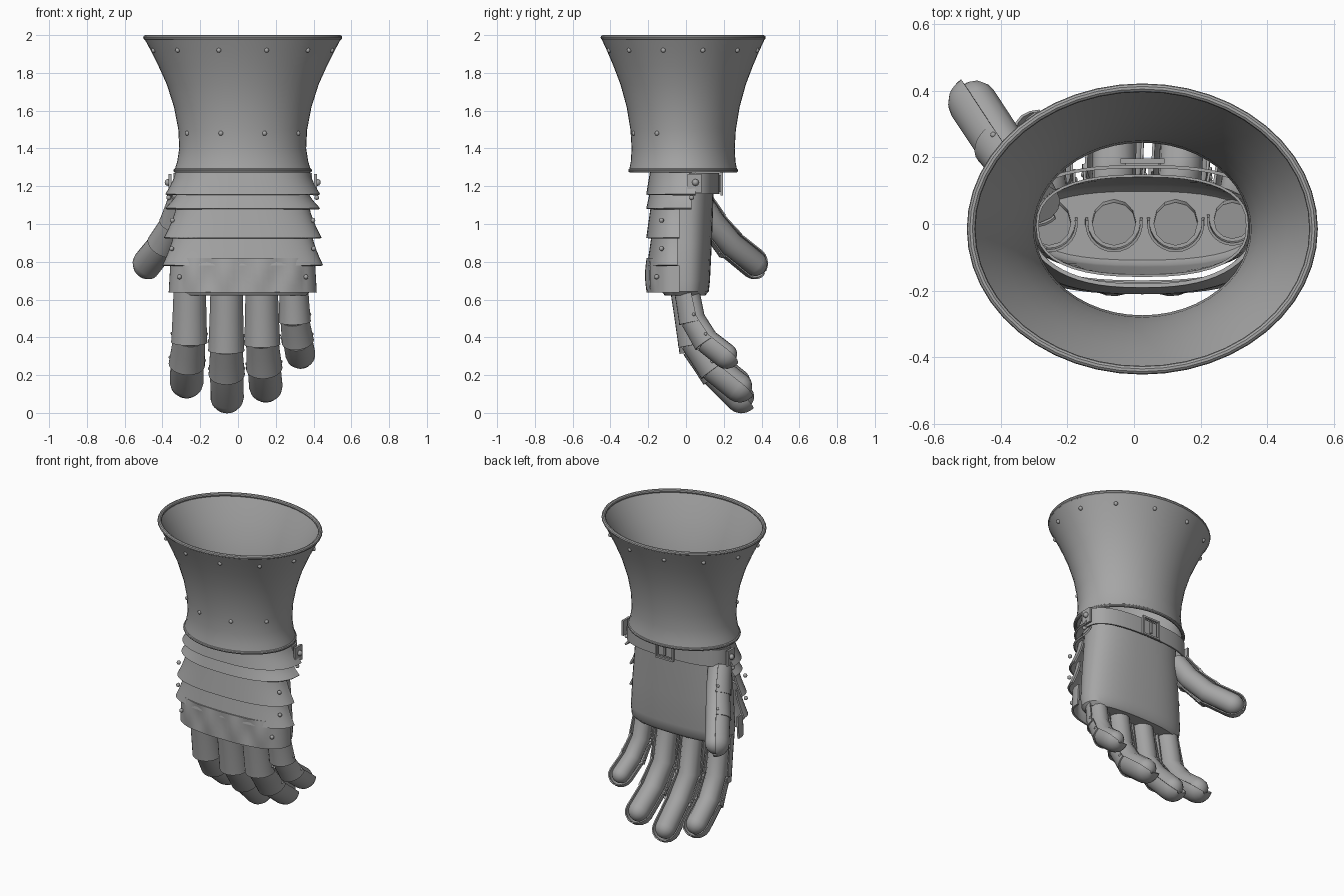
import bpy, bmesh, math
from mathutils import Vector

if "Cube" in bpy.data.objects:
    bpy.data.objects.remove(bpy.data.objects["Cube"])

steel = bpy.data.materials.new("steel_grey")
steel.diffuse_color = (0.38, 0.38, 0.38, 1)
steel.use_nodes = True
steel.node_tree.nodes["Principled BSDF"].inputs["Base Color"].default_value = steel.diffuse_color
CX, CY = 0.025, -0.015


def finish(name, bm, thickness=0.0, angle=35):
    """Turn a bmesh into a smooth shaded object, optionally thickened."""
    bmesh.ops.recalc_face_normals(bm, faces=bm.faces)
    me = bpy.data.meshes.new(name)
    bm.to_mesh(me)
    bm.free()
    me.materials.append(steel)
    ob = bpy.data.objects.new(name, me)
    bpy.context.collection.objects.link(ob)
    bpy.ops.object.select_all(action='DESELECT')
    ob.select_set(True)
    bpy.context.view_layer.objects.active = ob
    if thickness:
        mod = ob.modifiers.new("thickness", 'SOLIDIFY')
        mod.thickness, mod.offset = thickness, 0
        bpy.ops.object.modifier_apply(modifier=mod.name)
    bpy.ops.object.shade_smooth_by_angle(angle=math.radians(angle))
    return ob


def loft(name, rings, closed=True, caps=(False, False), loop=False, thickness=0.0):
    """Skin a list of point rings."""
    bm = bmesh.new()
    vs = [[bm.verts.new(p) for p in ring] for ring in rings]
    n = len(vs[0])
    pairs = list(zip(vs, vs[1:])) + ([(vs[-1], vs[0])] if loop else [])
    for a, b in pairs:
        for i in range(n if closed else n - 1):
            j = (i + 1) % n
            bm.faces.new((a[i], a[j], b[j], b[i]))
    if caps[0]:
        bm.faces.new(vs[0])
    if caps[1]:
        bm.faces.new(vs[-1])
    return finish(name, bm, thickness)


def oval(a, b, z, cx=CX, cy=CY, n=48, power=2.0, start=0.0, end=2 * math.pi):
    """Superellipse points; angle 0 is +x, -90 degrees is the front."""
    full = end - start > 6.28
    pts = []
    for i in range(n):
        t = start + (end - start) * i / (n if full else n - 1)
        c, s = math.cos(t), math.sin(t)
        pts.append(Vector((cx + a * math.copysign(abs(c) ** (2 / power), c),
                           cy + b * math.copysign(abs(s) ** (2 / power), s), z)))
    return pts


def bead(name, a, b, z, r):
    rings = []
    for k in range(10):
        v = 2 * math.pi * k / 10
        rings.append(oval(a + r * math.cos(v), b + r * math.cos(v), z + r * math.sin(v)))
    loft(name, rings, loop=True)


def rivet(p, r=0.013):
    bm = bmesh.new()
    bmesh.ops.create_uvsphere(bm, u_segments=10, v_segments=6, radius=r)
    bmesh.ops.translate(bm, verts=bm.verts, vec=p)
    finish("rivet", bm)


def box(name, centre, size):
    bm = bmesh.new()
    bmesh.ops.create_cube(bm, size=1)
    bmesh.ops.scale(bm, verts=bm.verts, vec=size)
    bmesh.ops.translate(bm, verts=bm.verts, vec=centre)
    finish(name, bm)


# Flared cuff with rolled rims
cuff = [(1.985, .515, .427), (1.92, .480, .397), (1.84, .440, .363), (1.74, .395, .325),
        (1.62, .357, .292), (1.50, .334, .272), (1.40, .329, .266), (1.33, .340, .270),
        (1.28, .355, .280)]
loft("cuff", [oval(a, b, z) for z, a, b in cuff], thickness=0.014)
bead("cuff_top_rim", .514, .424, 1.987, .013)
bead("cuff_bottom_rim", .356, .280, 1.283, .011)
for i in range(12):
    t = math.radians(15 + 30 * i)
    rivet((CX + .488 * math.cos(t), CY + .404 * math.sin(t), 1.92))
for d in (-60, -20, 20, 60):
    t = math.radians(d - 90)
    rivet((CX + .338 * math.cos(t), CY + .276 * math.sin(t), 1.48))

# Glove palm, open at the wrist and closed below
palm = [(1.25, .315, .150), (1.10, .325, .145), (.90, .345, .138), (.70, .360, .128), (.645, .355, .122),
        (.625, .335, .105)]
loft("palm", [oval(a, b, z, cy=-.005, power=2.5, n=40) for z, a, b in palm],
     caps=(False, True), thickness=0.008)

# Overlapping back of hand plates: top z, bottom z, half widths, end y, front depths
plates = [(1.275, 1.155, .350, .405, .05, .235, .255),
          (1.17, 1.08, .340, .405, .03, .215, .235),
          (1.10, .925, .345, .412, -.035, .145, .170),
          (.95, .78, .360, .420, -.045, .130, .155)]
for zt, zb, at, ab, ye, dt, db in plates:
    rings = []
    for k in range(5):
        f = k / 4
        rings.append(oval(at + (ab - at) * f ** 1.4, dt + (db - dt) * f, zt + (zb - zt) * f, cy=ye,
                          power=2.5, n=33, start=-math.pi, end=0))
    loft("hand_plate", rings, closed=False, thickness=0.012)

# Knuckle plate with notched upper corners and soft knuckle bulges
rings = []
for k in range(6):
    f = k / 5
    ring = oval(.378 + .008 * f, .168, 0, cy=-.035, power=2.6, n=49, start=-math.pi, end=0)
    for p in ring:
        u = abs(p.x - CX)
        top = .82 if u < .318 else .78
        p.z = top + (.638 - top) * f
        if u < .33:
            p.y -= .010 * math.sin(math.pi * f) * math.cos((p.x - CX) * 2 * math.pi / .18 + math.pi)
    rings.append(ring)
loft("knuckle_plate", rings, closed=False, thickness=0.012)
for s in (-1, 1):
    for z, dx, y in ((1.02, .372, -.13), (.87, .376, -.13)):
        rivet((CX + s * dx, y, z))
    rivet((CX + s * .335, -.155, .72))

# Wrist strap, end tabs and buckle
loft("wrist_strap", [oval(.362, .152, z, cy=.02, power=2.6, n=33, start=0, end=math.pi)
                     for z in (1.27, 1.16)], closed=False, thickness=0.010)
for s in (-1, 1):
    box("strap_tab", (CX + s * .385, .045, 1.215), (.014, .075, .10))
    rivet((CX + s * .396, .05, 1.22), .018)
    rivet((CX + s * .392, .03, 1.14))
for x in (-.035, .085):
    box("buckle_side", (x, .189, 1.215), (.012, .014, .13))
for z in (1.156, 1.274):
    box("buckle_bar", (.025, .189, z), (.132, .014, .012))
box("buckle_pin", (.025, .189, 1.215), (.012, .014, .075))
box("strap_loop", (.025, .178, 1.215), (.10, .012, .09))


def frame(t, front):
    f = (front - t * front.dot(t)).normalized()
    return f, f.cross(t)


def arc(c, t, front, r, half, n):
    """Points around axis t, centred on the front direction."""
    f, s = frame(t, front)
    angles = [-half + 2 * half * i / (n if half > 3.1 else n - 1) for i in range(n)]
    return [c + f * (r * math.cos(a)) + s * (r * math.sin(a)) for a in angles]


def digit(name, path, front, r_glove, r_plate):
    path = [Vector(p) for p in path]
    front = Vector(front)
    dirs = [(b - a).normalized() for a, b in zip(path, path[1:])]
    tans = [dirs[0]] + [(a + b).normalized() for a, b in zip(dirs, dirs[1:])] + [dirs[-1]]
    # Inner glove tube with a rounded tip
    rings = [arc(p, t, front, r_glove, math.pi, 12) for p, t in zip(path, tans)]
    for k in range(1, 5):
        a = k * math.pi / 2 / 4.3
        rings.append(arc(path[-1] + dirs[-1] * r_glove * math.sin(a), dirs[-1], front,
                         r_glove * math.cos(a), math.pi, 12))
    loft(name + "_glove", rings, caps=(True, True))
    # Plates wrapped over the outer side, each overlapping the next
    last = len(dirs) - 1
    for i, d in enumerate(dirs):
        a, b = path[i], path[i + 1]
        half = math.radians(98)
        if i < last:
            rings = [arc(a + (b - a) * f, d, front, r_plate * g, half, 15)
                     for f, g in ((0, .93), (.5, .97), (1.0, 1.03), (1.1, 1.05))]
        else:
            rings = [arc(a, d, front, r_plate * .95, half, 15),
                     arc(b, d, front, r_plate * .97, half, 15)]
            for k in range(1, 5):
                q = k * math.pi / 2 / 4.3
                rings.append(arc(b + d * r_plate * .95 * math.sin(q), d, front,
                                 r_plate * .97 * math.cos(q), half, 15))
        loft(name + "_plate", rings, closed=False, thickness=0.008)
        if i < last:
            f, s = frame(d, front)
            for sg in (-1, 1):
                rivet(b + s * sg * r_plate * 1.03 - d * .02, .009)


# Fingers, from the thumb side outwards
fingers = {
    "index_finger": [(-.255, .0, .67), (-.258, .05, .40), (-.27, .145, .27), (-.272, .275, .165)],
    "middle_finger": [(-.06, .0, .67), (-.062, .055, .36), (-.06, .16, .22), (-.058, .295, .086)],
    "ring_finger": [(.125, .0, .67), (.128, .05, .39), (.138, .15, .25), (.147, .285, .143)],
    "little_finger": [(.295, .01, .67), (.30, .045, .50), (.315, .115, .39), (.33, .215, .312)],
}
for name, path in fingers.items():
    r = .078 if name == "little_finger" else .088
    digit(name, path, (0, -1, 0), r - .022, r)

# Thumb, plated on its outer side
digit("thumb", [(-.285, .06, 1.14), (-.325, .14, 1.01), (-.39, .235, .895), (-.475, .365, .79)],
      (-.75, -.55, -.1), .066, .082)
